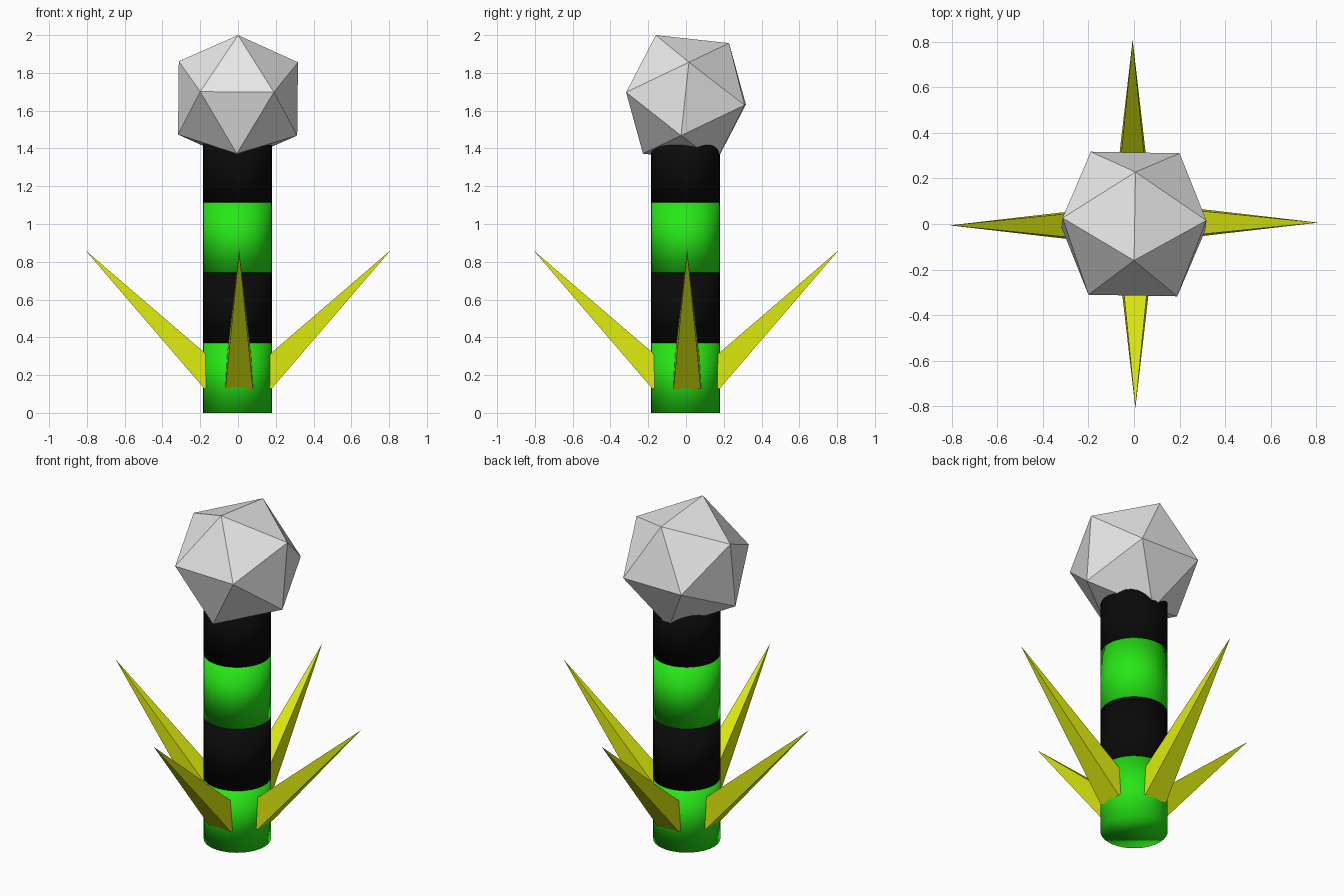
import bpy
from math import radians, pi
from mathutils import Matrix, Vector

cube = bpy.data.objects.get("Cube")
if cube:
    bpy.data.objects.remove(cube, do_unlink=True)


def make_material(name, rgb):
    mat = bpy.data.materials.new(name)
    mat.use_nodes = True
    mat.diffuse_color = (*rgb, 1)
    mat.node_tree.nodes["Principled BSDF"].inputs["Base Color"].default_value = (*rgb, 1)
    return mat


green = make_material("bright green", (0.02, 0.8, 0.008))
black = make_material("black", (0.003, 0.003, 0.003))
yellow = make_material("yellow", (0.7, 0.8, 0.004))
grey = make_material("light grey", (0.8, 0.8, 0.8))


def finish(name, mat):
    obj = bpy.context.object
    obj.name = name
    obj.data.materials.append(mat)
    return obj


# Striped stem: stacked bands, softly shaded over their rims
BAND = 0.371
for i, mat in enumerate((green, black, green, black)):
    bpy.ops.mesh.primitive_cylinder_add(
        vertices=32, radius=0.183, depth=BAND, location=(-0.003, -0.003, (i + 0.5) * BAND))
    finish(f"stem_band_{i + 1}", mat)
    bpy.ops.object.shade_smooth()

# Four square spikes leaning outward around the base
SIDE, LENGTH = 0.146, 0.968
for i, side in enumerate(("left", "back", "right", "front")):
    bpy.ops.mesh.primitive_cone_add(
        vertices=4, radius1=SIDE / 2 ** 0.5, radius2=0, depth=LENGTH)
    spike = finish(f"{side}_spike", yellow)
    square_up = Matrix.Translation((0, 0, LENGTH / 2)) @ Matrix.Rotation(pi / 4, 4, "Z")
    lean = Matrix.Translation((0.124, 0.006, 0.177)) @ Matrix.Rotation(pi / 4, 4, "Y")
    spike.data.transform(Matrix.Rotation(i * pi / 2, 4, "Z") @ lean @ square_up)

# Faceted head: icosahedron lying with one edge along x, tipped slightly back
bpy.ops.mesh.primitive_ico_sphere_add(subdivisions=1, radius=0.371)
head = finish("faceted_head", grey)
verts = head.data.vertices
edge = min(head.data.edges, key=lambda e: -sum(verts[v].co.z for v in e.vertices))
a, b = (verts[v].co.copy() for v in edge.vertices)
x_axis, z_axis = (b - a).normalized(), (a + b).normalized()
y_axis = z_axis.cross(x_axis)
align = Matrix((x_axis, y_axis, z_axis)).to_4x4()
# The edge along x faces the front, so turn it from the top to -y
to_front = Matrix.Rotation(radians(90), 4, "X")
tip = Matrix.Rotation(radians(-1), 4, "Z") @ Matrix.Rotation(radians(0.5), 4, "Y") @ Matrix.Rotation(radians(-6.2), 4, "X")
head.data.transform(Matrix.Translation((0, 0, 1.665)) @ tip @ to_front @ align)
